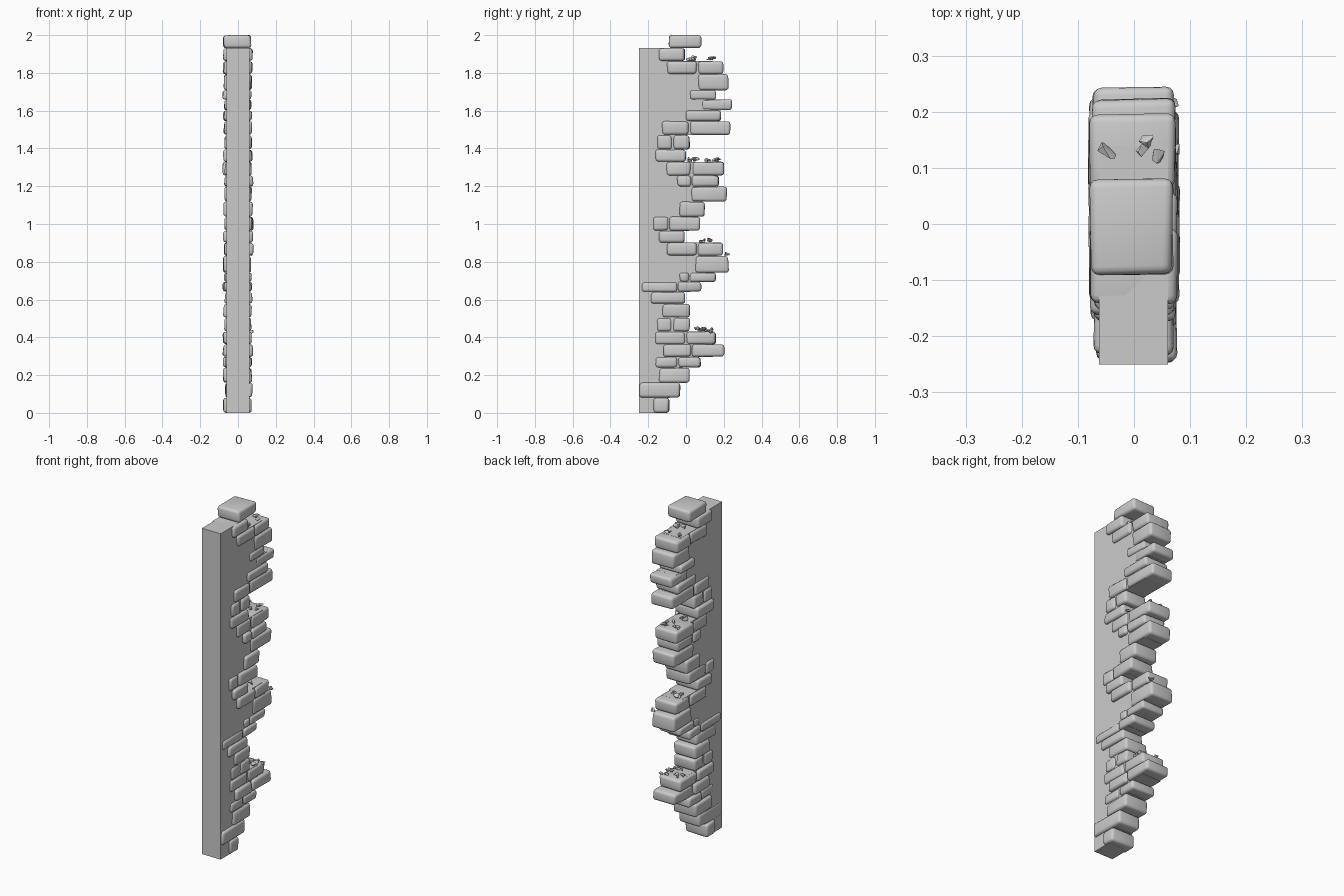
import bpy, bmesh, random
from mathutils import Vector

if "Cube" in bpy.data.objects:
    bpy.data.objects.remove(bpy.data.objects["Cube"])

random.seed(7)
U = 0.01  # layout is in hundredths of a unit


def finish(bm, name, smooth=True):
    bmesh.ops.recalc_face_normals(bm, faces=bm.faces)
    me = bpy.data.meshes.new(name)
    bm.to_mesh(me)
    bm.free()
    ob = bpy.data.objects.new(name, me)
    bpy.context.collection.objects.link(ob)
    if smooth:
        bpy.context.view_layer.objects.active = ob
        ob.select_set(True)
        bpy.ops.object.shade_smooth_by_angle(angle=0.7)
        ob.select_set(False)
    return ob


# Courses from the top down: (bottom z, [brick edges along y])
courses = [
    (193.1, [-9.2, 8.2]),
    (186.2, [-14.5, -0.2]),
    (179.3, [-10.3, 6.1, 19.9]),
    (170.8, [6.1, 22.6]),
    (166, [1.9, 16.2]),
    (160.2, [7.7, 24.6]),
    (154.4, [-0.4, 18.8]),
    (147.2, [-12.9, 1.7, 23.6]),
    (139.5, [-15.6, -7.1, 2.4]),
    (132.9, [-16.6, 0.3]),
    (125.7, [-10.8, 2.9, 20.4]),
    (119.8, [-5, 2.9, 17.7]),
    (111.8, [2.4, 21.9]),
    (103.8, [-3.7, 10.4]),
    (96.4, [-17.6, -9.2, 7.7]),
    (90.1, [-14.5, -0.3]),
    (83.2, [-10.3, 6.1, 19.9]),
    (74.2, [4.6, 22.8]),
    (69.4, [-3.7, 1.9, 16.2]),
    (64.1, [-23.7, -4.5, 8.3]),
    (57.7, [-18.8, -0.3]),
    (50.3, [-12.9, 2.4]),
    (43, [-15.6, -7.1, 2.4]),
    (36.3, [-16.6, -0.2, 16.1]),
    (29.7, [-12.4, 2.9, 20.4]),
    (23.9, [-16.6, -4.5, 8.2]),
    (16, [-14.5, 2.4]),
    (8, [-25, -2.8]),
    (0, [-17.6, -8.7]),
]


def brick(y0, y1, z0, z1):
    # worn block: skewed box with rounded edges
    bm = bmesh.new()
    bmesh.ops.create_cube(bm, size=1)
    xl, xr = random.uniform(-.084, -.072), random.uniform(.072, .084)
    for v in bm.verts:
        x, y, z = v.co
        v.co = Vector((xl if x < 0 else xr, y0 if y < 0 else y1, z0 if z < 0 else z1))
        v.co -= Vector((x * random.uniform(0, .018), y * random.uniform(0, .014),
                        z * random.uniform(-.002, .005)))
        v.co.z = max(v.co.z, 0)
    bmesh.ops.bevel(bm, geom=bm.edges[:], offset=min(.015, (z1 - z0) * .26),
                    segments=3, profile=.5, affect='EDGES')
    finish(bm, "brick")


# Bricks, and the stepped profile of the wall core hidden behind them
top = 200
profile = [(-.25, 0), (-.25, 1.931)]
for i, (z0, edges) in enumerate(courses):
    for a, b in zip(edges, edges[1:]):
        brick(a * U, b * U, z0 * U, top * U)
    if i:
        end = (edges[-1] - min(6, (edges[-1] - edges[-2]) * .5)) * U
        profile += [(end, top * U), (end, z0 * U)]
    top = z0

# Wall core
bm = bmesh.new()
face = bm.faces.new([bm.verts.new((-.062, y, z)) for y, z in profile])
ext = bmesh.ops.extrude_face_region(bm, geom=[face])
for v in ext["geom"]:
    if isinstance(v, bmesh.types.BMVert):
        v.co.x = .061
finish(bm, "wall_core", smooth=False)


# Rubble chips resting on the ledges
def chip(x, y, z, r):
    bm = bmesh.new()
    pts = [Vector([random.uniform(-1, 1) for _ in range(3)]).normalized() for _ in range(10)]
    for p in pts:
        bm.verts.new((x + p.x * r * 1.2, y + p.y * r * 1.2, z + p.z * r * .8))
    res = bmesh.ops.convex_hull(bm, input=bm.verts[:])
    bmesh.ops.delete(bm, geom=[g for g in res["geom_interior"] if g.is_valid], context='VERTS')
    finish(bm, "rubble_chip", smooth=False)


# (y start, y end, ledge z, count)
for y0, y1, z, n in [(.00, .05, 1.87, 4), (.11, .16, 1.872, 4), (.01, .06, 1.335, 5),
                     (.10, .18, 1.335, 6), (.08, .13, .905, 5), (.05, .14, .437, 11)]:
    for k in range(n):
        chip(random.uniform(-.05, .055), random.uniform(y0, y1), z + random.uniform(0, .013),
             random.uniform(.010, .017))
chip(.065, .218, .842, .015)
chip(.07, .135, .43, .014)
